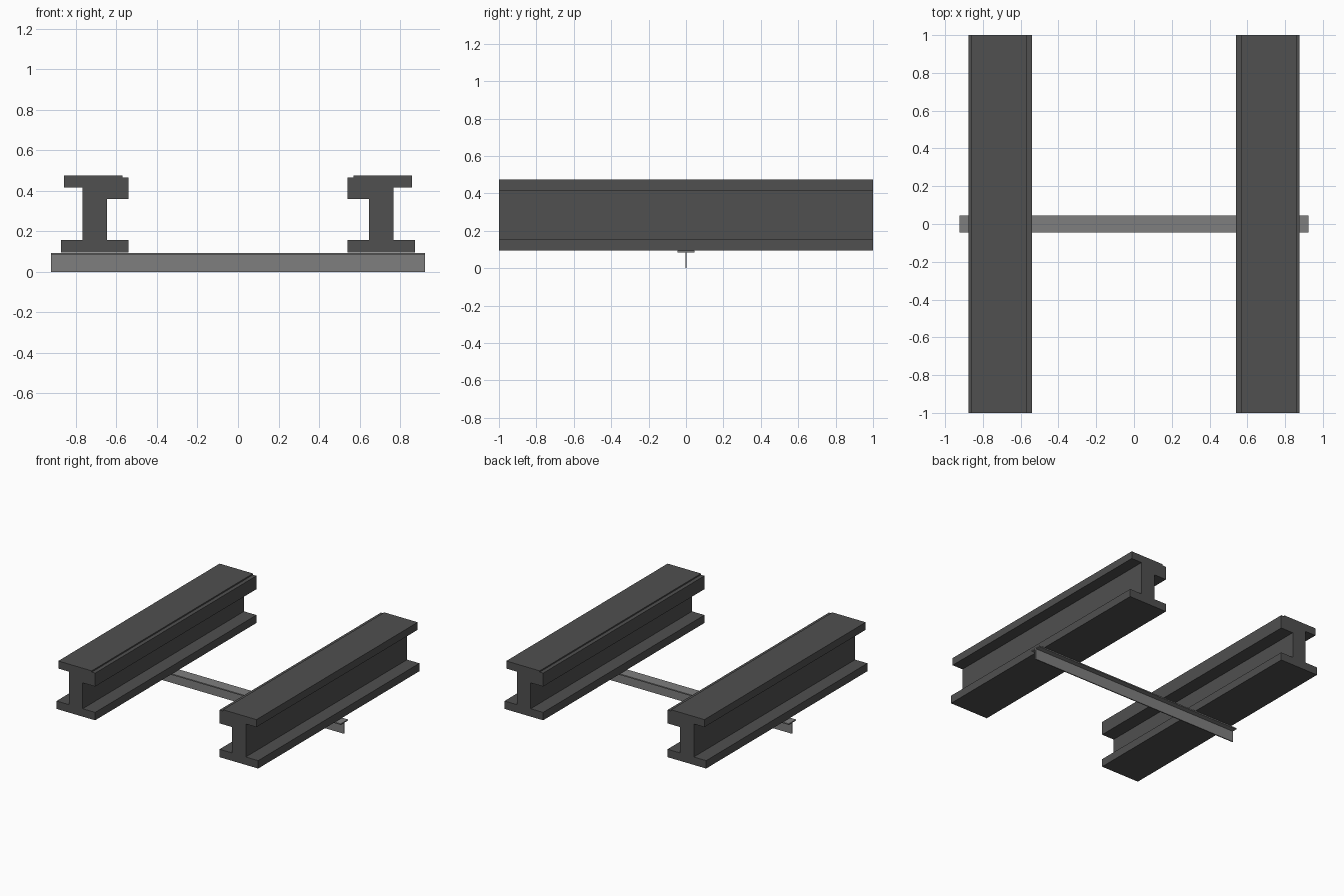
import bpy, bmesh
from mathutils import Vector

if "Cube" in bpy.data.objects:
    bpy.data.objects.remove(bpy.data.objects["Cube"])


def material(name, value):
    m = bpy.data.materials.new(name)
    m.diffuse_color = (value, value, value, 1)
    m.use_nodes = True
    m.node_tree.nodes["Principled BSDF"].inputs["Base Color"].default_value = m.diffuse_color
    return m


def extrude_profile(name, points, direction, mat):
    """Solid bar: closed 3D outline swept along a direction."""
    mesh = bpy.data.meshes.new(name)
    bm = bmesh.new()
    face = bm.faces.new([bm.verts.new(p) for p in points])
    swept = bmesh.ops.extrude_face_region(bm, geom=[face], use_keep_orig=True)
    verts = [g for g in swept["geom"] if isinstance(g, bmesh.types.BMVert)]
    bmesh.ops.translate(bm, verts=verts, vec=Vector(direction))
    bmesh.ops.recalc_face_normals(bm, faces=bm.faces)
    bm.to_mesh(mesh)
    bm.free()
    mesh.materials.append(mat)
    obj = bpy.data.objects.new(name, mesh)
    bpy.context.collection.objects.link(obj)
    return obj


rail_mat = material("dark_steel", 0.08)
tie_mat = material("light_steel", 0.21)

# Rail cross-section (x, z): foot, web, and stepped head deeper on the inside
rail = [(0.54, 0.095), (0.875, 0.095), (0.875, 0.157), (0.768, 0.157),
        (0.768, 0.416), (0.86, 0.416), (0.86, 0.475), (0.57, 0.475),
        (0.57, 0.465), (0.54, 0.465), (0.54, 0.36), (0.648, 0.36),
        (0.648, 0.157), (0.54, 0.157)]
for name, side in (("left_rail", -1), ("right_rail", 1)):
    extrude_profile(name, [(side * x, -1, z) for x, z in rail], (0, 2, 0), rail_mat)

# T-shaped cross tie (y, z) running under both rails
tie = [(-0.004, 0), (0.004, 0), (0.004, 0.085), (0.045, 0.085),
       (0.045, 0.094), (-0.045, 0.094), (-0.045, 0.085), (-0.004, 0.085)]
extrude_profile("cross_tie", [(-0.923, y, z) for y, z in tie], (1.846, 0, 0), tie_mat)
